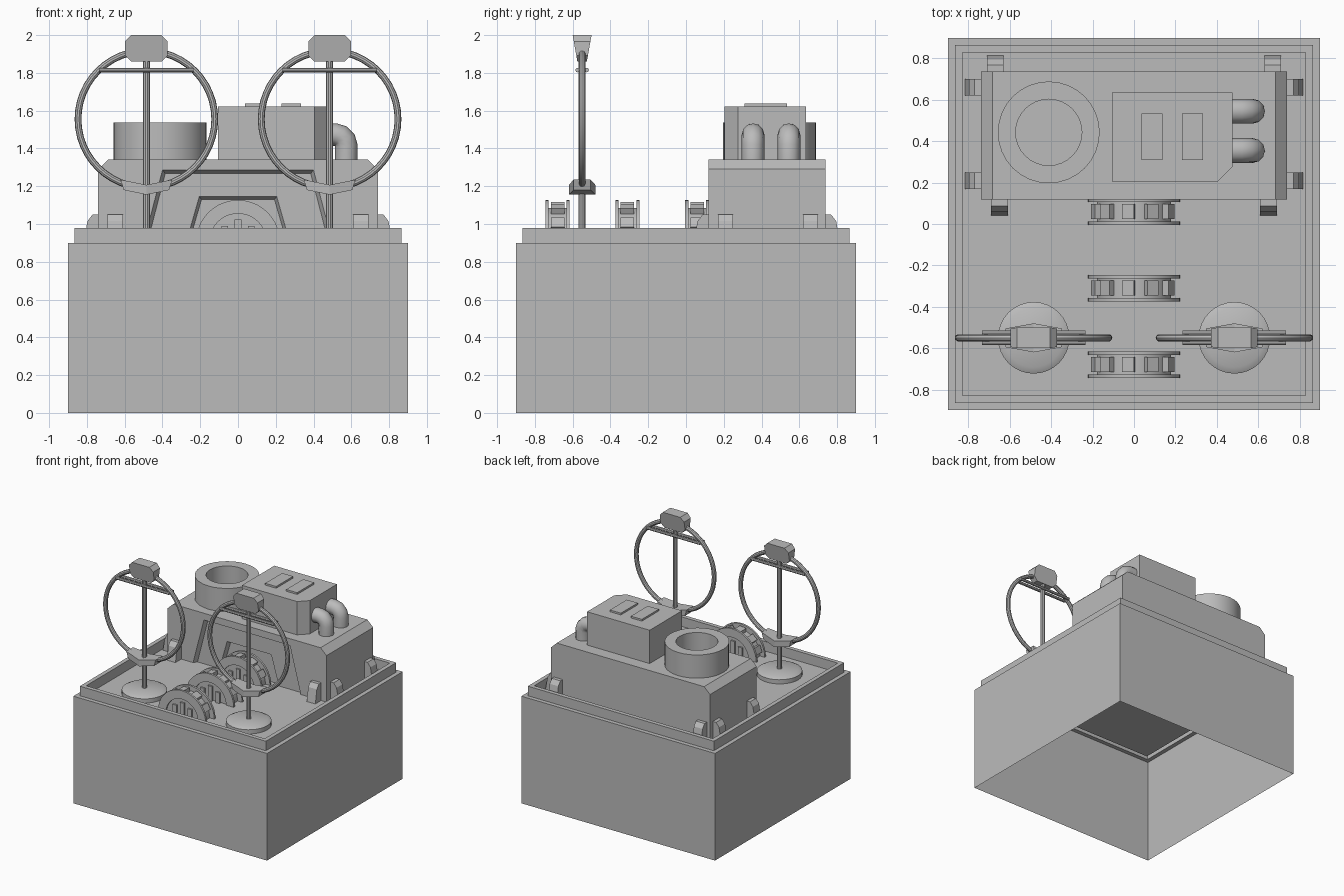
import bpy, bmesh, math
from mathutils import Matrix, Vector

if "Cube" in bpy.data.objects:
    bpy.data.objects.remove(bpy.data.objects["Cube"])

grey = bpy.data.materials.new("grey")
grey.diffuse_color = (0.5, 0.5, 0.5, 1)
grey.use_nodes = True
grey.node_tree.nodes["Principled BSDF"].inputs["Base Color"].default_value = grey.diffuse_color


def mesh(name, verts, faces, smooth=False):
    me = bpy.data.meshes.new(name)
    me.from_pydata([tuple(v) for v in verts], [], faces)
    bm = bmesh.new()
    bm.from_mesh(me)
    bmesh.ops.remove_doubles(bm, verts=bm.verts, dist=1e-5)
    bmesh.ops.recalc_face_normals(bm, faces=bm.faces)
    bm.to_mesh(me)
    bm.free()
    ob = bpy.data.objects.new(name, me)
    bpy.context.collection.objects.link(ob)
    me.materials.append(grey)
    if smooth:
        smooth_angle(ob)
    return ob


def smooth_angle(ob):
    bpy.ops.object.select_all(action='DESELECT')
    ob.select_set(True)
    bpy.context.view_layer.objects.active = ob
    bpy.ops.object.shade_smooth_by_angle(angle=math.radians(35))


def prism(name, pts, lo, hi, axis='y', smooth=False):
    """Extrude a 2D outline: (x, z) along y, or (x, y) along z."""
    n = len(pts)
    put = (lambda a, b, t: (a, t, b)) if axis == 'y' else (lambda a, b, t: (a, b, t))
    verts = [put(a, b, t) for t in (lo, hi) for a, b in pts]
    faces = [tuple(range(n)), tuple(range(2 * n - 1, n - 1, -1))]
    faces += [(i, (i + 1) % n, (i + 1) % n + n, i + n) for i in range(n)]
    return mesh(name, verts, faces, smooth)


def box(name, x0, x1, y0, y1, z0, z1):
    return prism(name, [(x0, y0), (x1, y0), (x1, y1), (x0, y1)], z0, z1, 'z')


def lathe(name, profile, seg=32, phase=0.0, centre=(0, 0), smooth=True):
    """Revolve (radius, z) points about a vertical axis."""
    verts, faces = [], []
    for r, z in profile:
        for k in range(seg):
            a = phase + math.tau * k / seg
            verts.append((centre[0] + r * math.cos(a), centre[1] + r * math.sin(a), z))
    for j in range(len(profile) - 1):
        for k in range(seg):
            m = (k + 1) % seg
            faces.append((j * seg + k, j * seg + m, (j + 1) * seg + m, (j + 1) * seg + k))
    return mesh(name, verts, faces, smooth)


def tube(name, pts, r, res=4):
    cu = bpy.data.curves.new(name, 'CURVE')
    cu.dimensions = '3D'
    cu.bevel_depth, cu.bevel_resolution, cu.use_fill_caps = r, res, True
    sp = cu.splines.new('POLY')
    sp.points.add(len(pts) - 1)
    for p, co in zip(sp.points, pts):
        p.co = (*co, 1)
    ob = bpy.data.objects.new(name, cu)
    bpy.context.collection.objects.link(ob)
    cu.materials.append(grey)
    bpy.ops.object.select_all(action='DESELECT')
    ob.select_set(True)
    bpy.context.view_layer.objects.active = ob
    bpy.ops.object.convert(target='MESH')
    smooth_angle(bpy.context.object)


FLOOR = 0.90

# Hollow square base, open below, with raised rim and sunken deck
q = math.sqrt(2)
lathe("base_shell", [(r * q, z) for r, z in
      [(.9, 0), (.9, .9), (.865, .9), (.865, .98), (.83, .98), (.83, FLOOR), (0, FLOOR)]],
      seg=4, phase=math.pi / 4, smooth=False)

# Main housing: chamfered ends and a two-step recess in the front
Y0, Y1 = 0.118, 0.738
outer = [(-.74, FLOOR), (-.74, 1.29), (-.685, 1.342), (.685, 1.342), (.74, 1.29), (.74, FLOOR)]


def trap(bottom, top, z):
    return [(-bottom, FLOOR), (-top, z), (top, z), (bottom, FLOOR)]


steps = [(trap(.50, .40, 1.285), Y0), (trap(.48, .385, 1.268), Y0 + .03),
         (trap(.275, .205, 1.145), Y0 + .03), (trap(.26, .193, 1.13), Y0 + .06)]
verts = [(x, y, z) for y in (Y0, Y1) for x, z in outer]
verts += [(x, y, z) for pts, y in steps for x, z in pts]
faces = [tuple(range(6, 12))] + [(i, i + 1, i + 7, i + 6) for i in range(5)]
faces += [(0, 1, 2, 3, 4, 5, 15, 14, 13, 12)]
for s in (12, 16, 20):
    faces += [(s + i, s + i + 1, s + i + 5, s + i + 4) for i in range(3)]
faces.append((24, 25, 26, 27))
mesh("main_housing", verts, faces)

# Upper box with one cut corner, and its lid plates
prism("upper_box", [(-.107, .205), (.405, .205), (.475, .275), (.475, .635), (-.107, .635)],
      1.34, 1.622, 'z')
for x in (.087, .282):
    box("lid_plate", x - .051, x + .051, .31, .535, 1.62, 1.637)

# Round open vent
lathe("round_vent", [(.246, 1.34), (.246, 1.537), (.16, 1.537), (.16, 1.345), (0, 1.345)],
      seg=32, centre=(-.412, .443))

# Two elbow pipes
for y in (.355, .545):
    bend = [(.515 + .058 * math.sin(a), y, 1.415 + .058 * math.cos(a))
            for a in (0, math.pi / 6, math.pi / 3, math.pi / 2)]
    tube("elbow_pipe", [(.46, y, 1.473)] + bend + [(.573, y, 1.335)], .06, 4)

# Clamps around the foot of the housing
clamp = [(-.01, FLOOR), (-.01, 1.05), (.03, 1.05), (.057, 1.015), (.077, FLOOR)]
for s in (-1, 1):
    spots = [(s * .74, .21, 0 if s > 0 else 180), (s * .74, .66, 0 if s > 0 else 180),
             (s * .65, Y0, -90), (s * .67, Y1, 90)]
    for x, y, deg in spots:
        ob = prism("clamp", clamp, -.04, .04)
        ob.location = (x, y, 0)
        ob.rotation_euler.z = math.radians(deg)


# Half-sunk wheels: flanges, drum, treads and face bars
def arc(r, n=20):
    return [(r * math.cos(math.pi * i / n), FLOOR + .005 + r * math.sin(math.pi * i / n))
            for i in range(n + 1)]


for yc in (.06, -.31, -.68):
    for s in (-1, 1):
        a, b = sorted((yc + s * .047, yc + s * .064))
        prism("wheel_flange", arc(.222) + arc(.15)[::-1], a, b, smooth=True)
        for x, top in ((-.07, .99), (0, 1.025), (.07, .99)):
            a, b = sorted((yc + s * .04, yc + s * .064))
            box("wheel_bar", x - .018, x + .018, a, b, FLOOR, top)
    prism("wheel_drum", arc(.18), yc - .05, yc + .05, smooth=True)
    for k in range(-2, 3):
        ob = box("wheel_tread", -.029, .029, -.036, .036, .165, .21)
        ob.location = (0, yc, FLOOR + .005)
        ob.rotation_euler.y = math.radians(-8 + 34 * k + (6 if k == -2 else 0))

# Two hoop masts
YM, ZM = -.55, 1.555
for s in (-1, 1):
    X = s * .485
    lathe("mast_foot", [(.173, FLOOR), (.173, .935), (.142, .952), (0, .952)],
          seg=32, centre=(X, YM))
    tube("mast_pole", [(X, YM, FLOOR), (X, YM, 1.88)], .019, 3)
    bpy.ops.mesh.primitive_torus_add(major_radius=.362, minor_radius=.018, major_segments=48,
                                     minor_segments=10, location=(X, YM, ZM),
                                     rotation=(math.pi / 2, 0, 0))
    hoop = bpy.context.object
    hoop.name = "hoop"
    hoop.data.materials.append(grey)
    smooth_angle(hoop)
    for d in (-.024, .024):
        tube("hoop_crossbar", [(X - .25, YM + d, 1.815), (X + .25, YM + d, 1.815)], .012, 2)

    # Octagonal head, narrower towards its lower edge
    head = prism("hoop_head", [(-.08, 1.86), (.08, 1.86), (.113, 1.893), (.113, 1.967),
                               (.08, 2.0), (-.08, 2.0), (-.113, 1.967), (-.113, 1.893)], -1, 1)
    for v in head.data.vertices:
        v.co.y *= .025 + .025 * (v.co.z - 1.86) / .14
    head.location = (X, YM, 0)

    # V-shaped lower bracket, widest in the middle
    sections = [(-.137, -.12, .045, 1.235, 1.18), (0, 0, .07, 1.207, 1.155),
                (.137, .12, .045, 1.235, 1.18)]
    verts = []
    for xt, xb, h, zt, zb in sections:
        verts += [(xt, -h, zt), (xt, h, zt), (xb, h, zb), (xb, -h, zb)]
    faces = [(0, 1, 2, 3), (11, 10, 9, 8)]
    for j in (0, 4):
        faces += [(j + i, j + (i + 1) % 4, j + 4 + (i + 1) % 4, j + 4 + i) for i in range(4)]
    mesh("hoop_bracket", verts, faces).location = (X, YM, 0)
